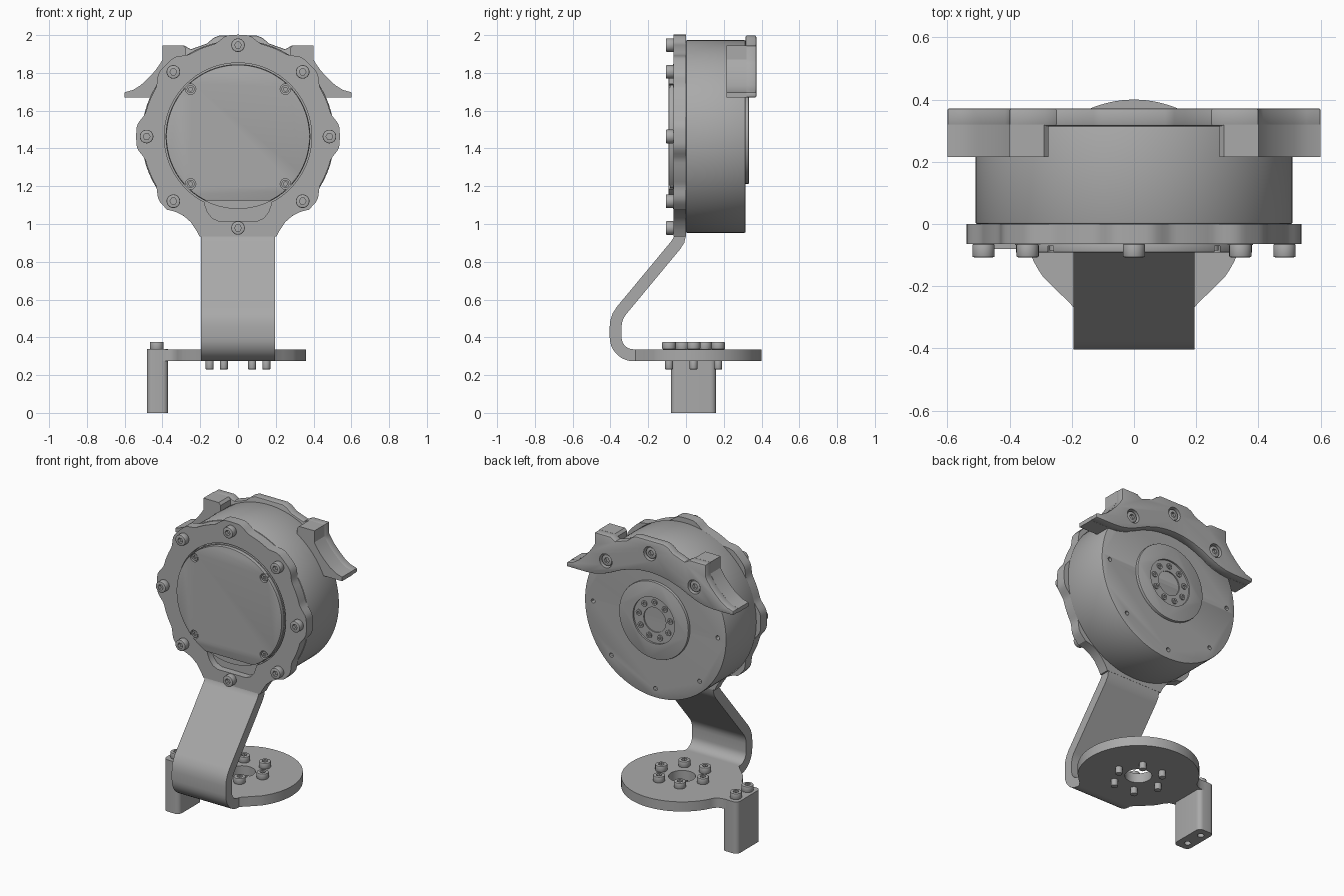
import bpy, bmesh
from math import sin, cos, pi, radians, degrees
from mathutils import Vector

cube = bpy.data.objects.get("Cube")
if cube:
    bpy.data.objects.remove(cube)

grey = bpy.data.materials.new("machined grey")
grey.use_nodes = True
COLOR = (0.4, 0.4, 0.4, 1)
grey.diffuse_color = COLOR
grey.node_tree.nodes["Principled BSDF"].inputs["Base Color"].default_value = COLOR

MZ = 1.463   # height of the drum axis
BY = 0.04    # depth of the base disc centre
TO_3D = {"x": lambda a, b, h: (h, a, b),
         "y": lambda a, b, h: (a, h, b),
         "z": lambda a, b, h: (a, b, h)}


def circle(a, b, r, n=32, start=0):
    return [(a + r * cos(start + 2 * pi * i / n), b + r * sin(start + 2 * pi * i / n))
            for i in range(n)]


def ring_points(a, b, r, n, start=0.0):
    return circle(a, b, r, n, start)


def mirrored(half):
    """Close an outline listed on the +x side, first to last."""
    return half + [(-x, v) for x, v in reversed(half) if abs(x) > 1e-6]


def rounded(a0, a1, b0, b1, r):
    pts = []
    for a, b, s in ((a1 - r, b1 - r, 0), (a0 + r, b1 - r, 90), (a0 + r, b0 + r, 180), (a1 - r, b0 + r, 270)):
        pts += [(a + r * cos(radians(s + t)), b + r * sin(radians(s + t))) for t in range(0, 91, 15)]
    return pts


def prism(name, outlines, lo, hi, axis, bevel=0):
    """Extrude one or more flat outlines along an axis."""
    bm = bmesh.new()
    for outline in outlines:
        low = [bm.verts.new(TO_3D[axis](a, b, lo)) for a, b in outline]
        top = [bm.verts.new(TO_3D[axis](a, b, hi)) for a, b in outline]
        bm.faces.new(low)
        bm.faces.new(top)
        for i in range(len(low)):
            j = i - 1
            bm.faces.new((low[j], low[i], top[i], top[j]))
    bmesh.ops.recalc_face_normals(bm, faces=bm.faces)
    mesh = bpy.data.meshes.new(name)
    bm.to_mesh(mesh)
    bm.free()
    mesh.materials.append(grey)
    obj = bpy.data.objects.new(name, mesh)
    bpy.context.collection.objects.link(obj)
    if bevel:
        mod = obj.modifiers.new("Bevel", "BEVEL")
        mod.width, mod.segments, mod.angle_limit = bevel, 2, radians(50)
        apply(obj, mod)
    return obj


def apply(obj, mod):
    bpy.ops.object.select_all(action="DESELECT")
    obj.select_set(True)
    bpy.context.view_layer.objects.active = obj
    bpy.ops.object.modifier_apply(modifier=mod.name)


def cut(obj, outlines, lo, hi, axis):
    tool = prism("cutter", outlines, lo, hi, axis)
    mod = obj.modifiers.new("Cut", "BOOLEAN")
    mod.operation, mod.solver, mod.object = "DIFFERENCE", "EXACT", tool
    apply(obj, mod)
    bpy.data.objects.remove(tool)


def copies(master, name, spots):
    """Linked copies of a part at the given places."""
    for i, spot in enumerate(spots):
        obj = master if i == 0 else master.copy()
        if i:
            bpy.context.collection.objects.link(obj)
        obj.name = f"{name}_{i + 1}"
        obj.location = spot


# Drum body with screw holes in its back
drum = prism("drum", [circle(0, MZ, 0.51, 128)], 0, 0.315, "y", 0.006)
cut(drum, [circle(a, b, 0.014, 12) for a, b in ring_points(0, MZ, 0.45, 8)], 0.28, 0.35, "y")

# Output hub on the back: pocket, bore and ring of small screws
hub = prism("output_hub", [circle(0, MZ, 0.25, 64)], 0.3, 0.333, "y", 0.003)
cut(hub, [circle(0, MZ, 0.15, 48)], 0.322, 0.35, "y")
cut(hub, [circle(0, MZ, 0.08, 32)], 0.305, 0.35, "y")
spots = ring_points(0, MZ, 0.115, 9, pi / 2)
hub_screws = prism("hub_screws", [circle(a, b, 0.019, 16) for a, b in spots], 0.31, 0.329, "y")
cut(hub_screws, [circle(a, b, 0.009, 6) for a, b in spots], 0.32, 0.34, "y")


# Mounting plate: lobed ring flowing into the strap
def plate_radius(deg):
    off = abs((deg + 22.5) % 45 - 22.5)
    t = min(max((15 - off) / 10, 0), 1)
    return 0.505 + 0.034 * t * t * (3 - 2 * t)


half = [(0, MZ + plate_radius(90))]
for deg in range(88, -47, -2):
    r = plate_radius(deg)
    half.append((r * cos(radians(deg)), MZ + r * sin(radians(deg))))
half += [(0.335, 1.066), (0.29, 1.045), (0.25, 1.01), (0.22, 0.965), (0.205, 0.935)]
plate = prism("mounting_plate", [mirrored(half)], -0.065, 0, "y")
cut(plate, [circle(0, MZ, 0.39, 96)], -0.1, -0.015, "y")
pocket = [(0.19, 1.2), (0.175, 1.1), (0.16, 1.06), (0.135, 1.03), (0.1, 1.015)]
cut(plate, [mirrored(pocket)], -0.1, -0.02, "y")

# Round front cover with a flat across its lower edge
prism("cover_base", [circle(0, MZ, 0.383, 96)], -0.068, 0, "y")
flat = [p for p in circle(0, MZ, 0.38, 120) if p[1] > 1.12]
cover = prism("front_cover", [flat], -0.092, -0.06, "y", 0.004)
corners = ring_points(0, MZ, 0.355, 4, pi / 4)
cut(cover, [circle(a, b, 0.028, 16) for a, b in corners], -0.1, -0.07, "y")
cover_screws = prism("cover_screws", [circle(a, b, 0.021, 16) for a, b in corners], -0.086, -0.06, "y")
cut(cover_screws, [circle(a, b, 0.011, 6) for a, b in corners], -0.1, -0.075, "y")

# Eight socket bolts around the plate
bolt = prism("plate_bolt", [circle(0, 0, 0.036, 24)], -0.043, 0, "y", 0.005)
cut(bolt, [circle(0, 0, 0.018, 6)], -0.06, -0.02, "y")
copies(bolt, "plate_bolt", [(a, -0.064, b) for a, b in ring_points(0, MZ, 0.484, 8)])

# Bent strap: a ribbon of constant thickness swept along a side path
path = [(-0.0325, 0.935), (-0.038, 0.913), (-0.055, 0.887), (-0.343, 0.54), (-0.36, 0.513), (-0.37, 0.483), (-0.3725, 0.455)]
path += [(-0.2775 - 0.095 * cos(radians(t)), 0.4 - 0.095 * sin(radians(t))) for t in range(0, 91, 10)]
path.append((-0.265, 0.305))
front, back = [], []
for i, p in enumerate(path):
    prev, nxt = Vector(path[max(i - 1, 0)]), Vector(path[min(i + 1, len(path) - 1)])
    d = (nxt - prev).normalized()
    if i == 0:
        d = Vector((0, -1))
    side = Vector((d.y, -d.x)) * 0.0315
    front.append(tuple(Vector(p) + side))
    back.append(tuple(Vector(p) - side))
prism("bent_strap", [front + back[::-1]], -0.195, 0.195, "x")


# Base disc with a taper to the strap and a side tab
def arc(lo, hi):
    return [(0.36 * cos(radians(t)), BY + 0.36 * sin(radians(t))) for t in range(lo, hi + 1, 3)]


taper = [(0.195, -0.268), (0.21, -0.25), (0.24, -0.222)]
tab = [(-0.35, 0.168), (-0.38, 0.16), (-0.41, 0.16)]
outline = taper + arc(-36, 156) + tab + [(x, 2 * BY - y) for x, y in reversed(tab)]
outline += arc(204, 216) + [(-x, y) for x, y in reversed(taper)]
base = prism("base_disc", [outline], 0.2735, 0.3365, "z")
cut(base, [circle(0, BY, 0.08, 40)], 0.2, 0.4, "z")

# Side post with two threaded holes underneath
post = prism("side_post", [rounded(-0.482, -0.37, -0.08, 0.16, 0.03)], 0, 0.337, "z")
pair = [(-0.43, BY - 0.06), (-0.43, BY + 0.06)]
cut(post, [circle(a, b, 0.02, 16) for a, b in pair], -0.05, 0.1, "z")

# Bolts on the base disc and post, with shanks under the disc
six = ring_points(0, BY, 0.15, 6)
bolt = prism("base_bolt", [circle(0, 0, 0.036, 24)], 0, 0.04, "z", 0.005)
cut(bolt, [circle(0, 0, 0.018, 6)], 0.018, 0.06, "z")
copies(bolt, "base_bolt", [(a, b, 0.336) for a, b in six + pair])
prism("bolt_shanks", [circle(a, b, 0.021, 16) for a, b in six], 0.23, 0.28, "z", 0.004)

# Rear bracket: wavy back plate with two deep curved wings
wing_edge = [(0.4, 1.945), (0.4, 1.87), (0.415, 1.845), (0.44, 1.81), (0.475, 1.772),
             (0.515, 1.735), (0.555, 1.71), (0.6, 1.697), (0.6, 1.67)]
top_edge = [(0, 1.997), (0.1, 1.997), (0.13, 1.985), (0.165, 1.955), (0.25, 1.925), (0.285, 1.945)]
under = [(0.46, 1.67), (0.4, 1.675), (0.34, 1.69), (0.28, 1.715), (0.21, 1.748),
         (0.14, 1.772), (0.07, 1.785), (0, 1.79)]
bracket = prism("rear_bracket", [mirrored(top_edge + wing_edge + under)], 0.3155, 0.372, "y", 0.006)
rear = [(0.45 * cos(radians(t)), MZ + 0.45 * sin(radians(t))) for t in (45, 90, 135)]
cut(bracket, [circle(a, b, 0.045, 24) for a, b in rear], 0.335, 0.4, "y")
bolt = prism("rear_bolt", [circle(0, 0, 0.036, 24)], 0, 0.028, "y", 0.004)
cut(bolt, [circle(0, 0, 0.018, 6)], 0.012, 0.05, "y")
copies(bolt, "rear_bolt", [(a, 0.334, b) for a, b in rear])
wing = [(0.275, 1.93), (0.29, 1.945)] + wing_edge + under[:4]
prism("bracket_wings", [wing, [(-x, z) for x, z in wing]], 0.215, 0.32, "y")

# Smooth the round sides, keep the edges crisp
bpy.ops.object.select_all(action="DESELECT")
for obj in bpy.context.collection.objects:
    if obj.type == "MESH" and grey.name in obj.data.materials:
        obj.select_set(True)
        bpy.context.view_layer.objects.active = obj
bpy.ops.object.shade_smooth_by_angle(angle=radians(30))
